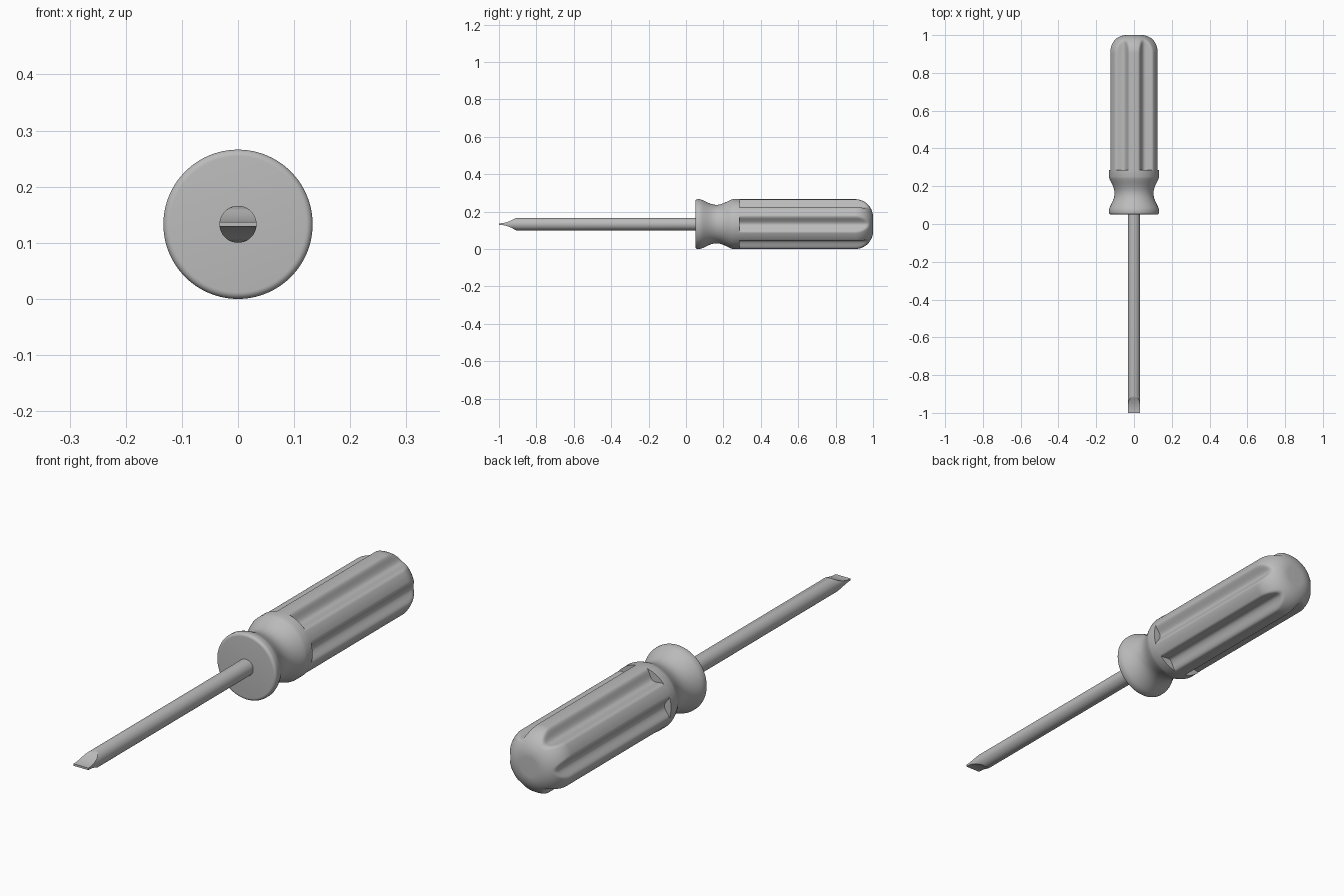
import bpy, bmesh
from math import sin, cos, pi, sqrt, asin, radians

cube = bpy.data.objects.get("Cube")
if cube:
    bpy.data.objects.remove(cube, do_unlink=True)

R = 0.133        # handle radius, also the height of the axis
SHAFT_R = 0.033

grey = bpy.data.materials.new("plain grey")
grey.use_nodes = True
grey.diffuse_color = (0.5, 0.5, 0.5, 1)
grey.node_tree.nodes["Principled BSDF"].inputs["Base Color"].default_value = (0.5, 0.5, 0.5, 1)


def loft(name, rings):
    """Skin equal-length rings of points, cap both ends and shade."""
    bm = bmesh.new()
    loops = [[bm.verts.new(p) for p in ring] for ring in rings]
    n = len(loops[0])
    for a, b in zip(loops, loops[1:]):
        for i in range(n):
            j = (i + 1) % n
            bm.faces.new((a[i], a[j], b[j], b[i]))
    bm.faces.new(loops[0])
    bm.faces.new(loops[-1])
    bmesh.ops.remove_doubles(bm, verts=bm.verts, dist=1e-5)
    bmesh.ops.recalc_face_normals(bm, faces=bm.faces)
    mesh = bpy.data.meshes.new(name)
    bm.to_mesh(mesh)
    bm.free()
    mesh.materials.append(grey)
    obj = bpy.data.objects.new(name, mesh)
    bpy.context.collection.objects.link(obj)
    bpy.ops.object.select_all(action="DESELECT")
    obj.select_set(True)
    bpy.context.view_layer.objects.active = obj
    bpy.ops.object.shade_smooth_by_angle(angle=radians(32))
    return obj


# Handle: turned profile with six soft-edged flutes
FLUTE_START, FLUTE_DEPTH, FLUTE_HALF, SOFT = 0.285, 0.03, radians(17), 0.012


def fluted(radius, angle):
    t = (angle + pi / 6) % (pi / 3) - pi / 6
    groove = R - FLUTE_DEPTH + FLUTE_DEPTH * (t / FLUTE_HALF) ** 2
    h = max(SOFT - abs(radius - groove), 0) / SOFT
    return min(radius, groove) - h * h * SOFT / 4


def handle_ring(y, radius, flutes):
    ring = []
    for i in range(180):
        a = 2 * pi * i / 180
        r = fluted(radius, a) if flutes else radius
        ring.append((r * cos(a), y, R + r * sin(a)))
    return ring


# Rounded front lip
lip = 0.012
profile = [(0.05 + lip * (1 - cos(a)), R - lip + lip * sin(a))
           for a in (pi / 2 * i / 6 for i in range(7))]
# Waisted neck
neck_start, neck_end, neck_depth = 0.075, 0.25, 0.03
for i in range(21):
    s = i / 20
    y = neck_start + (neck_end - neck_start) * s
    profile.append((y, R - neck_depth * sin(pi * s) ** 1.3))
profile.append((FLUTE_START, R))
rings = [handle_ring(y, r, False) for y, r in profile]

# Fluted grip and rounded butt
butt = 0.095
grip = [(FLUTE_START + (1 - butt - FLUTE_START) * i / 8, R) for i in range(8)]
grip += [(1 - butt + butt * sin(a), R - butt + butt * cos(a))
         for a in (pi / 2 * i / 28 for i in range(29))]
rings += [handle_ring(y, r, True) for y, r in grip]
loft("handle", rings)


# Shaft: round rod hollow-ground on both sides to a flat blade
def shaft_ring(y, half):
    a = asin(min(half / SHAFT_R, 1))
    side = [-a + 2 * a * i / 20 for i in range(21)]
    angles = side + [pi + t for t in side]
    return [(SHAFT_R * cos(t), y, R + SHAFT_R * sin(t)) for t in angles]


blade_len, tip_half = 0.09, 0.004
rings = [shaft_ring(0.06, SHAFT_R)]
for i in range(15):
    s = i / 14
    half = tip_half + (SHAFT_R - tip_half) * (1 - s) ** 2
    rings.append(shaft_ring(-1 + blade_len * (1 - s), half))
loft("shaft", rings)
